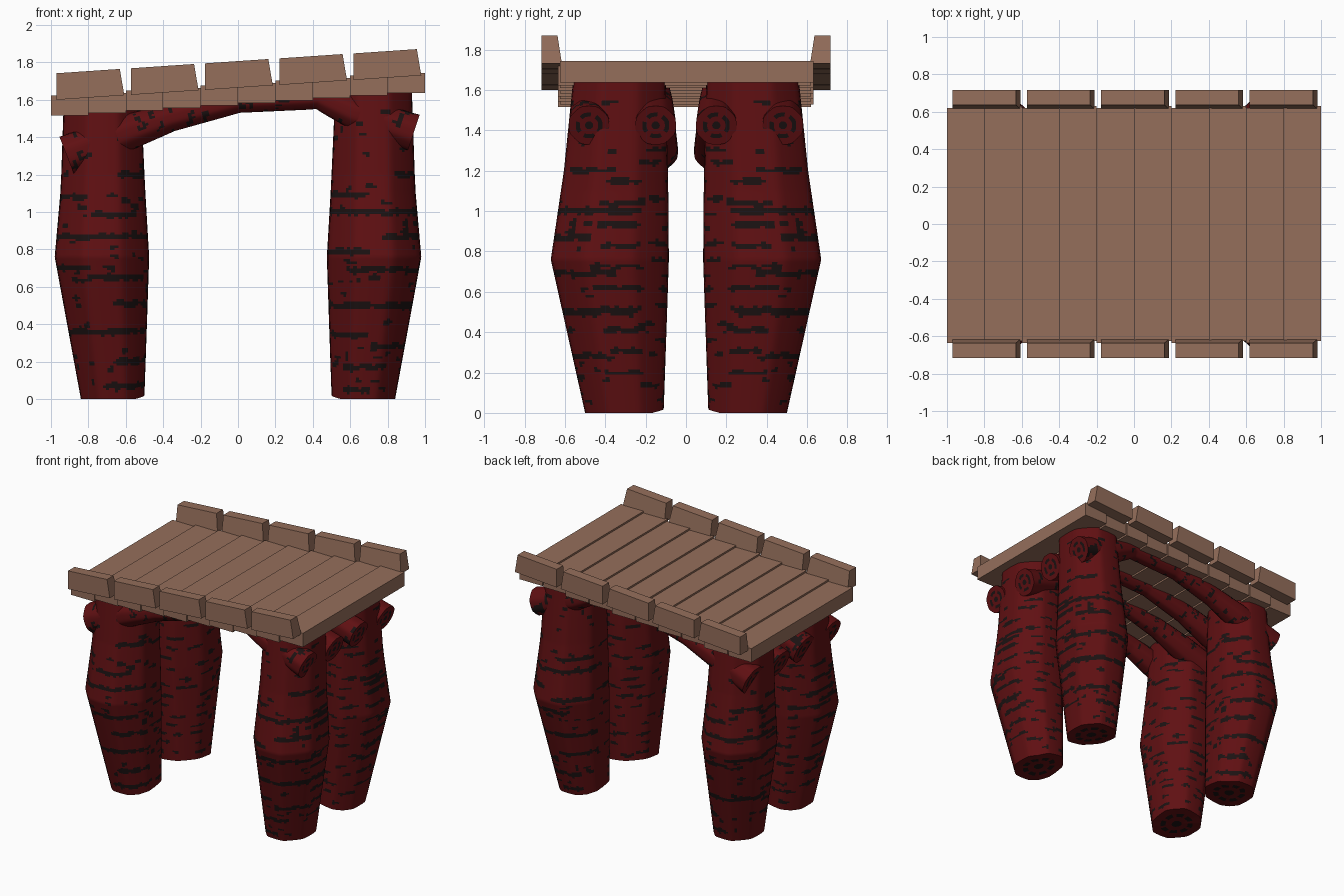
import bpy, math, random
from mathutils import Vector, noise

cube = bpy.data.objects.get("Cube")
if cube:
    bpy.data.objects.remove(cube)


def material(name, rgb):
    m = bpy.data.materials.new(name)
    m.use_nodes = True
    m.diffuse_color = (*rgb, 1)
    m.node_tree.nodes["Principled BSDF"].inputs["Base Color"].default_value = (*rgb, 1)
    return m


WOOD = material("brown plank", (0.30, 0.158, 0.105))
RED = material("dark red bark", (0.115, 0.005, 0.006))
DARK = material("dark bark mark", (0.011, 0.006, 0.006))


def add_mesh(name, verts, faces, mats):
    me = bpy.data.meshes.new(name)
    me.from_pydata(verts, [], faces)
    for m in mats:
        me.materials.append(m)
    ob = bpy.data.objects.new(name, me)
    bpy.context.collection.objects.link(ob)
    return ob


def loft(name, point, rows, cols, paint, flip=False, cap_rings=(0.66, 0.45, 0.2)):
    """Closed tube from point(u, angle), marks chosen by paint(u, angle)."""
    verts, faces, marks = [], [], []
    for i in range(rows + 1):
        verts += [point(i / rows, math.tau * j / cols) for j in range(cols)]

    def strip(a, b, rule):
        for j in range(cols):
            k = (j + 1) % cols
            faces.append((a + j, a + k, b + k, b + j))
            marks.append(rule(j))

    for i in range(rows):
        strip(i * cols, (i + 1) * cols,
              lambda j: paint((i + .5) / rows, math.tau * (j + .5) / cols))
    # Cut ends with a growth ring and a dark heart
    for start, first in ((0, True), (rows * cols, False)):
        rim = [Vector(v) for v in verts[start:start + cols]]
        mid = sum(rim, Vector()) / cols
        prev = start
        for n, s in enumerate(cap_rings):
            new = len(verts)
            verts += [mid.lerp(v, s) for v in rim]
            strip(new if first else prev, prev if first else new, lambda j: n == 1 and j % 9 < 6)
            prev = new
        loop = list(range(prev, prev + cols))
        faces.append(loop[::-1] if first else loop)
        marks.append(True)
    if flip:
        faces = [tuple(f)[::-1] for f in faces]
    ob = add_mesh(name, verts, faces, [RED, DARK])
    for p, mark in zip(ob.data.polygons, marks):
        p.material_index = int(mark)
    bpy.ops.object.select_all(action='DESELECT')
    ob.select_set(True)
    bpy.context.view_layer.objects.active = ob
    bpy.ops.object.shade_smooth_by_angle(angle=math.radians(40))
    return ob


def lerp_keys(keys, t):
    """Straight interpolation through rows whose first entry is the parameter."""
    for a, b in zip(keys, keys[1:]):
        if t <= b[0]:
            f = (t - a[0]) / (b[0] - a[0])
            return [p + (q - p) * f for p, q in zip(a[1:], b[1:])]
    return keys[-1][1:]


def octagon(a):
    r = 1 / math.cos((a + math.pi / 8) % (math.pi / 4) - math.pi / 8)
    return 0.6 * r + 0.4


def in_dash(deg, z, dash, seed):
    """Ragged dash: height, start angle, end angle, half thickness."""
    h, a0, a1, half = dash
    mid, span = (a0 + a1) / 2, (a1 - a0) / 2
    off = abs((deg - mid + 180) % 360 - 180)
    if off > span or abs(z - h) > 0.06:
        return False
    wob = noise.noise(Vector((deg * 0.06, h * 40, seed)))
    thin = 0.65 + 0.6 * noise.noise(Vector((deg * 0.13, h * 23, seed + 9)))
    taper = min(1, (span - off) / 5 + 0.4)
    return abs(z - h - 0.012 * wob) < half * max(thin, 0.3) * taper


# Long marks: height, start and end angle (0 outward, 90 to the outer side)
LONG = {
    1: [(.05, 80, 130), (.17, 55, 130), (.28, 5, 85), (.34, 90, 165), (.50, -20, 170),
        (.69, -5, 125), (.79, 95, 165), (.87, 20, 80), (1.0, -30, 170), (1.09, 95, 165), (1.2, 0, 60)],
    -1: [(.07, 75, 160), (.20, 95, 165), (.36, -10, 170), (.51, 100, 165), (.65, 70, 150),
         (.70, 0, 75), (.87, -20, 165), (.99, 75, 140), (1.08, 10, 70), (1.2, 110, 165)],
}
LEG = [(0, .50, .84, .11, .50), (.76, .475, .98, .085, .67),
       (1.1, .495, .95, .088, .62), (1.2, .50, .945, .09, .605), (1.64, .52, .93, .10, .56)]


def leg_marks(sx):
    rng = random.Random(5 + sx)
    dashes = [(z, a, b, .024) for z, a, b in LONG[sx]]
    # Short dashes stacked along the outward and inward faces
    for i in range(10):
        z = .2 + .105 * i
        dashes.append((z, -32 + rng.uniform(-6, 6), 15 + rng.uniform(-12, 8), .021))
    for i in range(19):
        for base in (185, 235, 280):
            a = base + rng.uniform(-14, 14) + 18 * (i % 2)
            dashes.append((.06 + .078 * i + rng.uniform(-.015, .015), a, a + rng.uniform(14, 36), .018))
    # Scattered spots
    for i in range(60):
        a = rng.uniform(0, 180)
        dashes.append((rng.uniform(.05, 1.55), a, a + rng.uniform(7, 15), rng.uniform(.012, .026)))
    return dashes


def make_leg(sx, sy, name):
    top = 1.65 if sx > 0 else 1.545
    dashes = leg_marks(sx)

    def point(u, a):
        z = u * top
        x0, x1, y0, y1 = lerp_keys(LEG, z)
        r = octagon(a)
        c, s = r * math.cos(a), r * math.sin(a)
        tilt = .025 * max(0, 1 - z / .5) * max(0, -c - s)
        return Vector((sx * ((x0 + x1) / 2 + c * (x1 - x0) / 2),
                       sy * ((y0 + y1) / 2 + s * (y1 - y0) / 2), z + tilt))

    def paint(u, a):
        return any(in_dash(math.degrees(a), u * top, d, sx) for d in dashes)

    loft(name, point, 130, 72, paint, flip=sx * sy < 0)


for sx, side in ((1, "left"), (-1, "right")):
    for sy, end in ((-1, "front"), (1, "back")):
        make_leg(sx, sy, f"{end}_{side}_leg")

# Bent logs that carry the deck: parameter, x, z, radius
LOG = [(0, -.915, 1.30, .11), (.2, -.58, 1.43, .095), (.35, -.36, 1.505, .075),
       (.55, 0, 1.595, .065), (.77, .43, 1.615, .065), (.87, .62, 1.53, .085), (1, .94, 1.425, .10)]


def make_log(y, name, seed):
    rng = random.Random(seed)
    spots = []
    for i in range(90):
        a = rng.uniform(0, 360)
        spots.append((rng.random() * 1.9, a, a + rng.uniform(20, 60), rng.uniform(.012, .022)))

    def point(u, a):
        x, z, r = lerp_keys(LOG, u)
        before, after = lerp_keys(LOG, max(0, u - .04)), lerp_keys(LOG, min(1, u + .04))
        d = Vector((after[0] - before[0], 0, after[1] - before[1])).normalized()
        r *= octagon(a)
        side = Vector((0, 1, 0))
        return Vector((x, y, z)) + r * (math.cos(a) * side + math.sin(a) * d.cross(side))

    def paint(u, a):
        return any(in_dash(math.degrees(a), u * 1.9, s, seed) for s in spots)

    loft(name, point, 100, 40, paint)


for n, y in enumerate((-.48, -.15, .15, .48)):
    make_log(y, f"support_log_{n + 1}", n)


def box(name, corners):
    """Box from its four lower corners followed by its four upper corners."""
    sides = [(i, (i + 1) % 4, 4 + (i + 1) % 4, 4 + i) for i in range(4)]
    return add_mesh(name, corners, [(3, 2, 1, 0), (4, 5, 6, 7)] + sides, [WOOD])


# Stepped deck planks
for i in range(10):
    x0, z0 = -1 + .2 * i, 1.515 + .0135 * i
    y0, y1 = -.635 + .01 * (i % 2), .62 + .012 * (i % 2)
    box(f"deck_plank_{i + 1}", [(x, y, z) for z in (z0, z0 + .108)
                                for x, y in ((x0, y0), (x0 + .2, y0), (x0 + .2, y1), (x0, y1))])

# Kerb blocks along both edges, tilted with the slope and leaning inward
for sy, end in ((-1, "front"), (1, "back")):
    for i in range(5):
        x0, z0 = -.97 + .397 * i, 1.60 + .0265 * i
        corners = []
        for dz, length, inner in ((0, .362, .615), (.142, .338, .637)):
            for dx, y in ((0, .717), (length, .717), (length, inner), (0, inner)):
                corners.append((x0 + dx, sy * y, z0 + dz + .068 * dx))
        kerb = box(f"{end}_kerb_{i + 1}", corners)
        if sy > 0:
            kerb.data.flip_normals()
